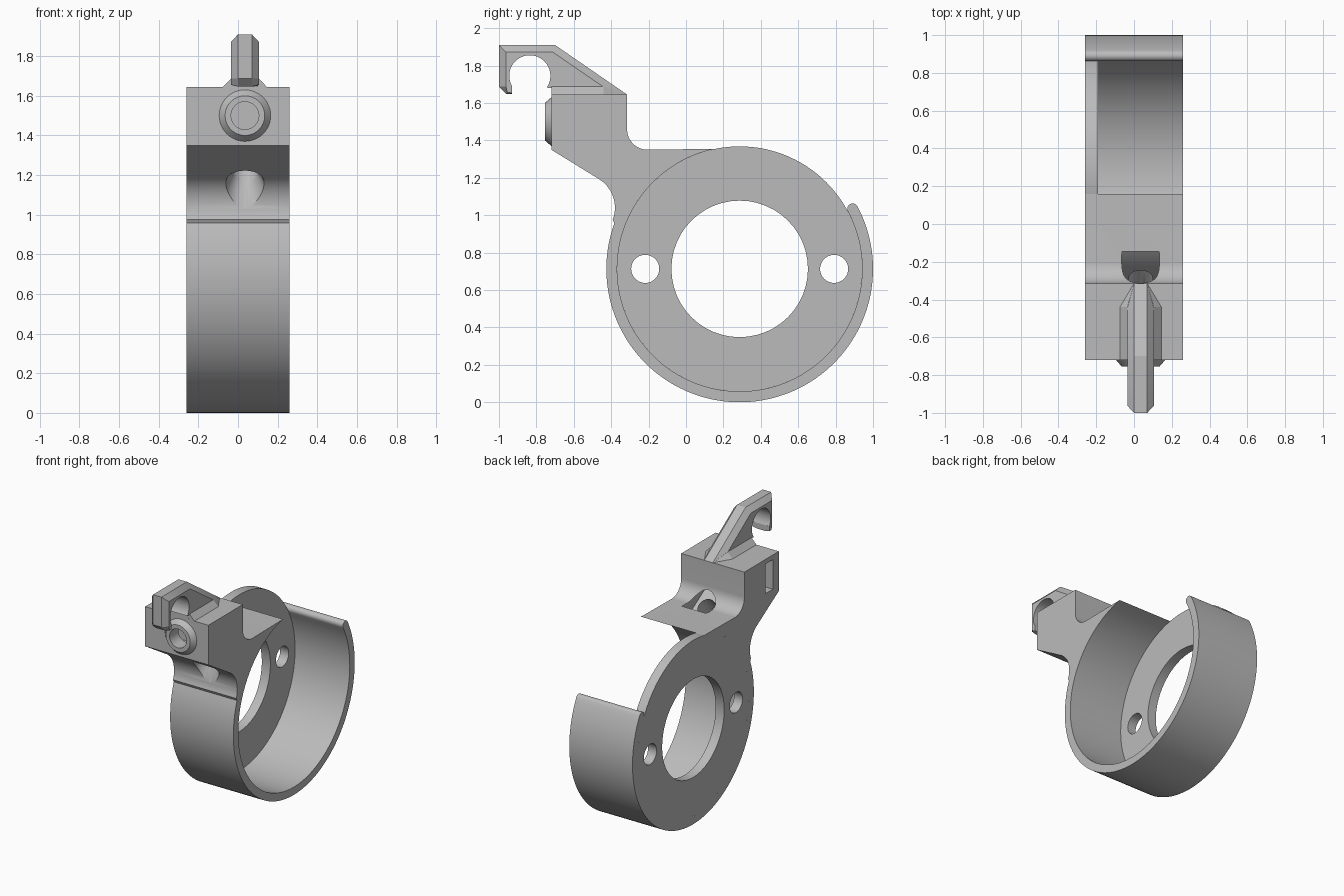
import bpy, bmesh, math
from mathutils import Vector

if "Cube" in bpy.data.objects:
    bpy.data.objects.remove(bpy.data.objects["Cube"], do_unlink=True)

grey = bpy.data.materials.new("plain grey")
grey.use_nodes = True
grey.diffuse_color = (0.5, 0.5, 0.5, 1)
grey.node_tree.nodes["Principled BSDF"].inputs["Base Color"].default_value = (0.5, 0.5, 0.5, 1)

CY, CZ = 0.287, 0.713          # ring centre
R_OUT, R_IN = 0.713, 0.655     # ring radii
X0, X1 = -0.26, 0.26           # body width
HX = 0.035                     # hook and screw centre line


def finish(name, bm):
    bmesh.ops.recalc_face_normals(bm, faces=bm.faces)
    mesh = bpy.data.meshes.new(name)
    bm.to_mesh(mesh)
    bm.free()
    mesh.materials.append(grey)
    ob = bpy.data.objects.new(name, mesh)
    bpy.context.collection.objects.link(ob)
    return ob


def loft(name, loops):
    """Skin a list of (x, profile) sections, profiles being (y, z) points."""
    bm = bmesh.new()
    rings = [[bm.verts.new((x, y, z)) for y, z in pts] for x, pts in loops]
    n = len(rings[0])
    bm.faces.new(rings[0])
    bm.faces.new(rings[-1])
    for a, b in zip(rings, rings[1:]):
        for i in range(n):
            j = (i + 1) % n
            bm.faces.new((a[i], a[j], b[j], b[i]))
    return finish(name, bm)


def prism(name, pts, xa, xb):
    return loft(name, [(xa, pts), (xb, pts)])


def arc(cy, cz, r, a0, a1, n):
    angles = [math.radians(a0 + (a1 - a0) * i / n) for i in range(n + 1)]
    return [(cy + r * math.cos(a), cz + r * math.sin(a)) for a in angles]


def cone(name, p, q, r1, r2):
    """Cone or cylinder running from p to q."""
    p, q = Vector(p), Vector(q)
    bm = bmesh.new()
    bmesh.ops.create_cone(bm, cap_ends=True, segments=48, radius1=r1, radius2=r2,
                          depth=(q - p).length)
    turn = (q - p).to_track_quat('Z', 'Y').to_matrix()
    bmesh.ops.rotate(bm, matrix=turn, verts=bm.verts)
    bmesh.ops.translate(bm, vec=(p + q) / 2, verts=bm.verts)
    return finish(name, bm)


def combine(ob, other, operation='DIFFERENCE'):
    other.hide_render = True
    mod = ob.modifiers.new("combine", 'BOOLEAN')
    mod.operation, mod.object, mod.solver = operation, other, 'EXACT'
    bpy.context.view_layer.objects.active = ob
    bpy.ops.object.modifier_apply(modifier=mod.name)
    bpy.data.objects.remove(other, do_unlink=True)


def smooth(ob):
    bpy.ops.object.select_all(action='DESELECT')
    ob.select_set(True)
    bpy.context.view_layer.objects.active = ob
    bpy.ops.object.shade_smooth_by_angle(angle=math.radians(25))


# Open ring and mounting block as one profile
END = 28
mid = (R_OUT + R_IN) / 2
a = math.radians(END)
outline = arc(CY, CZ, R_IN, END, -258.6, 110)
outline += arc(-0.205, 1.46, 0.11, 270, 180, 16)
outline += [(-0.315, 1.645), (-0.72, 1.645), (-0.72, 1.35)]
outline += arc(-0.56, 1.04, 0.18, 58, -21, 18)
outline += arc(CY, CZ, R_OUT, 160, 360 + END, 90)
outline += arc(CY + mid * math.cos(a), CZ + mid * math.sin(a), (R_OUT - R_IN) / 2,
               END, END + 180, 10)[1:-1]
body = prism("ring_and_block", outline, X0, X1)

# Screw boss on the front of the block, with its hole and side nut slot
combine(body, cone("boss", (HX, -0.70, 1.5), (HX, -0.755, 1.5), 0.147, 0.1), 'UNION')
combine(body, cone("screw_hole", (HX, -0.8, 1.5), (HX, -0.42, 1.5), 0.07, 0.07))
slot = [(-0.65, 1.39), (-0.56, 1.39), (-0.56, 1.61), (-0.65, 1.61)]
combine(body, prism("nut_slot", slot, X0 - 0.1, 0.14))

# Diagonal cable hole, flared at both ends
low, high = Vector((HX, -0.43, 1.16)), Vector((HX, -0.243, 1.36))
way = (high - low).normalized()
combine(body, cone("cable_hole", low - way * 0.15, high + way * 0.15, 0.066, 0.066))
for p, d in ((low, -way), (high, way)):
    combine(body, cone("flare", p - d * 0.07, p + d * 0.06, 0.066, 0.125))
smooth(body)

# End plate with bearing hole and two screw holes
plate = prism("end_plate", arc(CY, CZ, R_IN, 0, 360, 120)[:-1], X0, -0.19)
for y, r in ((CY, 0.365), (CY - 0.505, 0.075), (CY + 0.505, 0.075)):
    combine(plate, cone("plate_hole", (-0.4, y, CZ), (0, y, CZ), r, r))
smooth(plate)

# Chamfered hook on top of the block
outer = [(-0.96, 1.647), (-1, 1.687), (-1, 1.87), (-0.96, 1.91), (-0.7, 1.91), (-0.315, 1.645)]
outer[2:4] = [(-1, 1.91)]
inner = [(-0.955, 1.655), (-0.962, 1.687), (-0.962, 1.872), (-0.712, 1.872), (-0.382, 1.645)]
hook = loft("hook", [(HX - 0.07, inner), (HX - 0.035, outer),
                     (HX + 0.035, outer), (HX + 0.07, inner)])
notch = arc(-0.835, 1.745, 0.11, -35, 210, 36)
notch += [(-0.93, 1.69), (-0.93, 1.6), (-0.72, 1.6), (-0.72, 1.68)]
combine(hook, prism("hook_notch", notch, -0.3, 0.3))
smooth(hook)

# Flared foot along the base of the hook
bm = bmesh.new()
for s in (-1, 1):
    for w, y, z in ((0.11, -0.72, 1.645), (0.11, -0.44, 1.645), (0.035, -0.315, 1.645),
                    (0.07, -0.72, 1.687), (0.07, -0.44, 1.687)):
        bm.verts.new((HX + s * w, y, z))
bmesh.ops.convex_hull(bm, input=bm.verts)
finish("hook_foot", bm)
